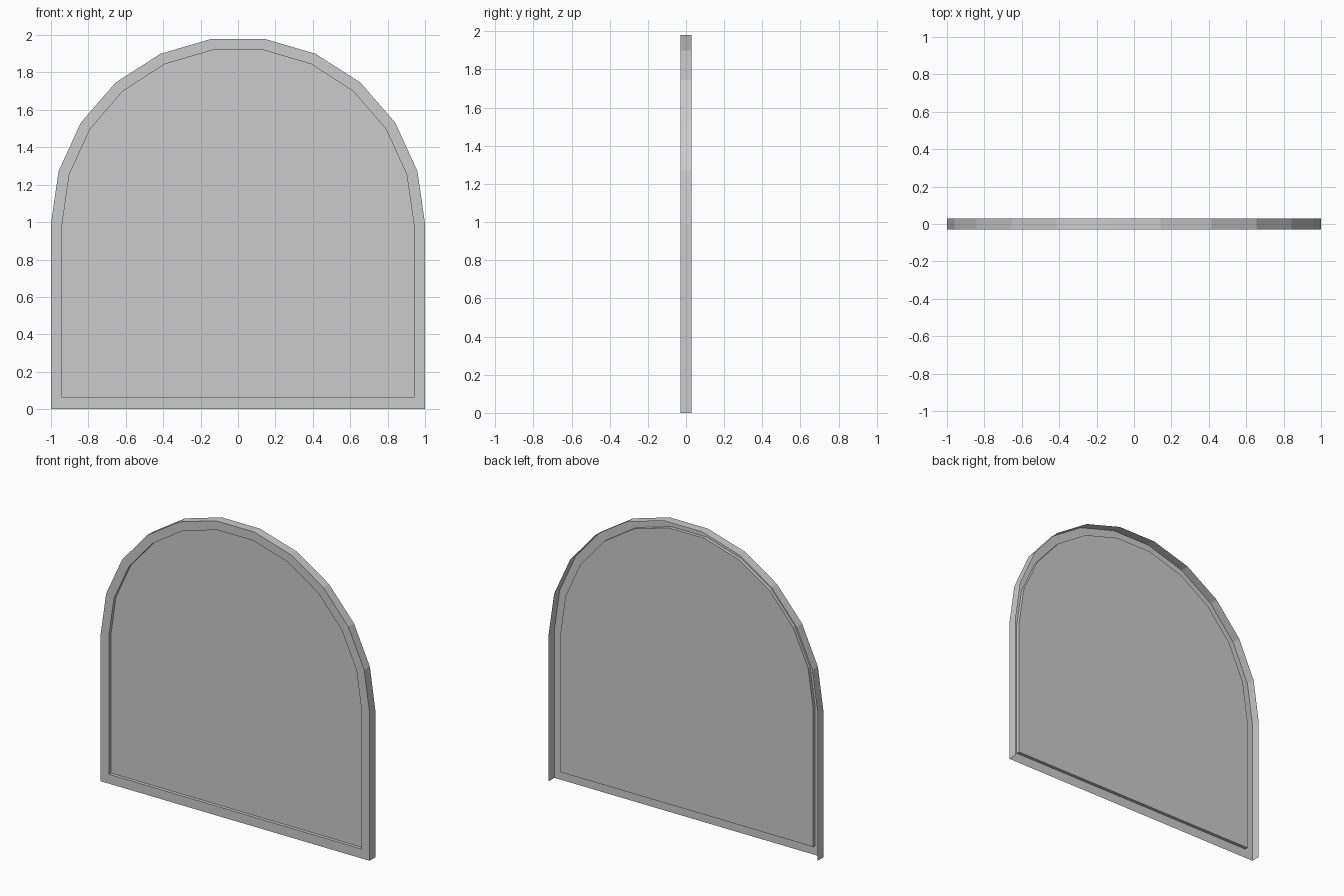
import bpy
from math import pi, sin, cos

if "Cube" in bpy.data.objects:
    bpy.data.objects.remove(bpy.data.objects["Cube"])

SPRING = 0.99      # height where the arch starts
SEGMENTS = 11      # facets of the half-round arch
FRONT, BACK, PANE = -0.03, 0.03, -0.008


def arch(radius, bottom, y):
    """Arched outline, counter-clockwise seen from the front."""
    pts = [(radius, y, bottom)]
    for i in range(SEGMENTS + 1):
        a = pi * i / SEGMENTS
        pts.append((radius * cos(a), y, SPRING + radius * sin(a)))
    return pts + [(-radius, y, bottom)]


def make(name, verts, faces):
    mesh = bpy.data.meshes.new(name)
    mesh.from_pydata(verts, [], faces)
    mesh.update()
    obj = bpy.data.objects.new(name, mesh)
    bpy.context.collection.objects.link(obj)
    return obj


def band(name, a, b, closed=True):
    """Strip of quads joining two matching outlines."""
    n = len(a)
    faces = [(i, (i + 1) % n, n + (i + 1) % n, n + i)
             for i in range(n if closed else n - 1)]
    return make(name, a + b, faces)


outer_front = arch(1.0, 0.0, FRONT)
outer_back = arch(1.0, 0.0, BACK)
inner_front = arch(0.94, 0.063, FRONT)
inner_pane = arch(0.94, 0.063, PANE)

# Outer rim over the sides and arch; open at the bottom and at the back
band("outer_rim", outer_back, outer_front, closed=False)

# Flat front border
band("front_border", outer_front, inner_front)

# Shallow step down to the recessed panel
band("recess_wall", inner_front, inner_pane)

# Recessed panel
make("panel", inner_pane, [tuple(range(len(inner_pane)))])
